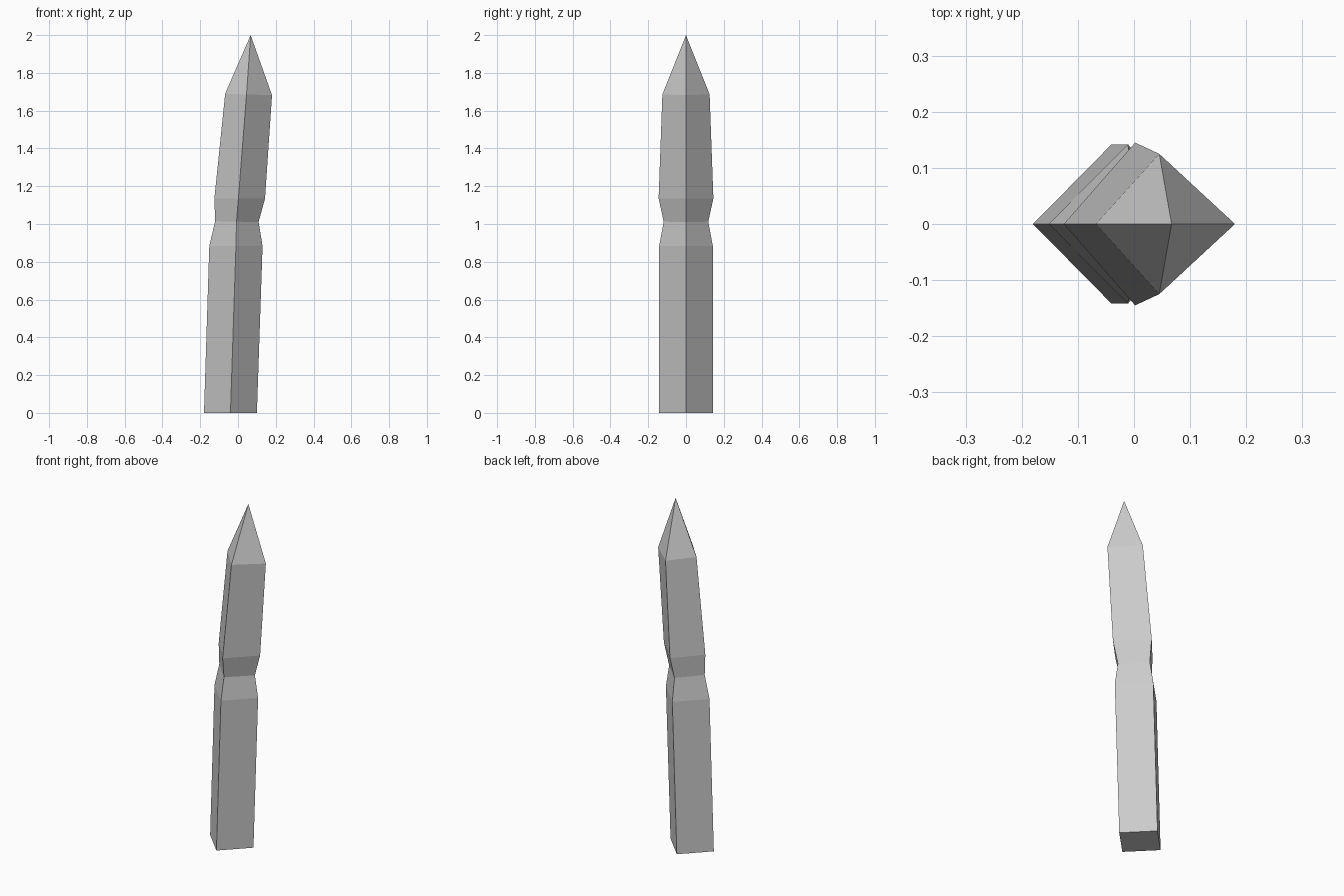
import bpy
import bmesh

if "Cube" in bpy.data.objects:
    bpy.data.objects.remove(bpy.data.objects["Cube"])

# Diamond cross-sections, bottom to top:
# (left x, left z, middle x, half depth, right x, right z)
SECTIONS = [
    (-0.180, 0.00, -0.040, 0.142, 0.100, 0.00),
    (-0.152, 0.883, -0.011, 0.142, 0.130, 0.883),
    (-0.121, 1.015, -0.008, 0.118, 0.109, 1.010),
    (-0.125, 1.135, 0.002, 0.145, 0.143, 1.135),
    (-0.068, 1.690, 0.045, 0.125, 0.180, 1.682),
]
TIP = (0.067, 0, 2.0)

bm = bmesh.new()

# Leaning four-sided post with a notched waist
rings = []
for lx, lz, mx, d, rx, rz in SECTIONS:
    mz = (lz + rz) / 2
    points = [(lx, 0, lz), (mx, -d, mz), (rx, 0, rz), (mx, d, mz)]
    rings.append([bm.verts.new(p) for p in points])

for low, high in zip(rings, rings[1:]):
    for i in range(4):
        j = (i + 1) % 4
        bm.faces.new((low[i], low[j], high[j], high[i]))

# Flat base and pointed tip
bm.faces.new(rings[0][::-1])
tip = bm.verts.new(TIP)
for i in range(4):
    bm.faces.new((rings[-1][i], rings[-1][(i + 1) % 4], tip))

bmesh.ops.recalc_face_normals(bm, faces=bm.faces)
mesh = bpy.data.meshes.new("pointed_stake")
bm.to_mesh(mesh)
bm.free()
bpy.context.collection.objects.link(bpy.data.objects.new("pointed_stake", mesh))
